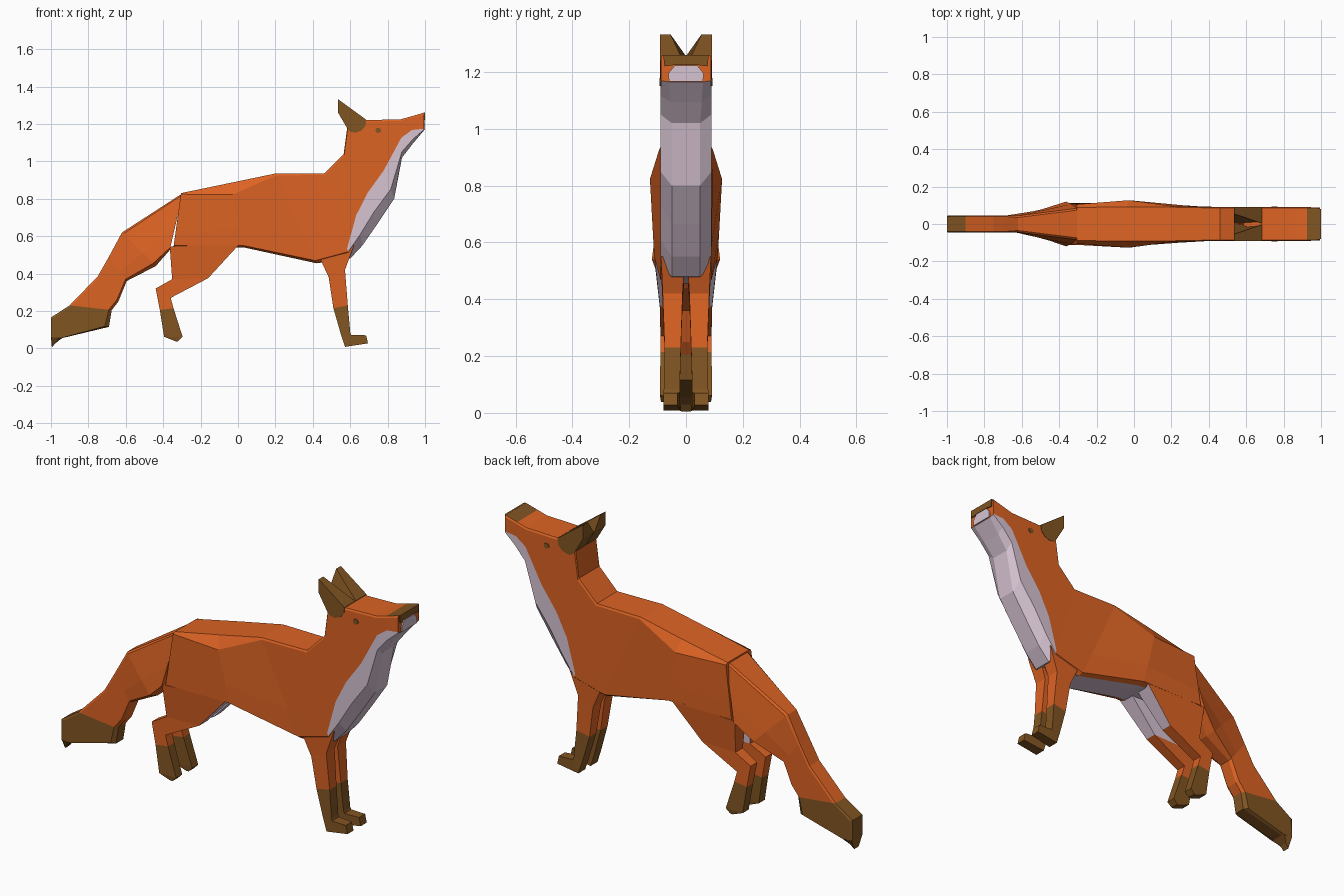
import bpy, bmesh, math


def material(name, rgb):
    m = bpy.data.materials.new(name)
    m.diffuse_color = (*rgb, 1)
    return m


MATS = [material("orange fur", (0.72, 0.125, 0.017)),
        material("brown fur", (0.22, 0.09, 0.016)),
        material("pale fur", (0.68, 0.55, 0.65))]
ORANGE, BROWN, PALE = 0, 1, 2


def loft(name, rings, colour, mirror=False, caps=(0, 0)):
    """Skin a list of equal rings; colour(i, j) picks each face's material."""
    bm = bmesh.new()
    vs = [[bm.verts.new(p) for p in r] for r in rings]
    n = len(rings[0])
    for i in range(len(vs) - 1):
        for j in range(n):
            k = (j + 1) % n
            f = bm.faces.new((vs[i][j], vs[i][k], vs[i + 1][k], vs[i + 1][j]))
            f.material_index = colour(i, j)
    for ring, c in ((vs[0], caps[0]), (vs[-1], caps[1])):
        bm.faces.new(ring).material_index = c
    bmesh.ops.recalc_face_normals(bm, faces=bm.faces)
    me = bpy.data.meshes.new(name)
    bm.to_mesh(me)
    bm.free()
    for m in MATS:
        me.materials.append(m)
    ob = bpy.data.objects.new(name, me)
    bpy.context.collection.objects.link(ob)
    if mirror:
        ob.modifiers.new("mirror", 'MIRROR').use_axis = (False, True, False)
    return ob


def body_ring(tx, tz, bx, bz, wt, wu, wl, wb, fu, fc, fl):
    """Ten-sided section from a top point to a bottom point, with four widths."""
    wc = wu + (wl - wu) * (fc - fu) / (fl - fu)
    half = [(f, w) for f, w in ((0, wt), (fu, wu), (fc, wc), (fl, wl), (1, wb))]
    pts = [(tx + (bx - tx) * f, -w, tz + (bz - tz) * f) for f, w in half]
    return pts + [(x, -y, z) for x, y, z in reversed(pts)]


# Head, neck and torso: nose to hips
body = [
    (.994, 1.26, .994, 1.165, .084, .088, .088, .060, .12, .90, .95),
    (.925, 1.24, .935, 1.095, .085, .090, .090, .055, .05, .50, .85),
    (.870, 1.225, .877, 1.02, .085, .090, .090, .050, .04, .48, .85),
    (.680, 1.22, .835, .80, .085, .090, .090, .050, .02, .64, .88),
    (.585, 1.19, .745, .665, .085, .090, .090, .050, .02, .68, .88),
    (.565, 1.04, .665, .55, .085, .090, .090, .050, .02, .67, .88),
    (.460, .935, .600, .48, .085, .090, .090, .050, .02, .88, .92),
    (.200, .935, .420, .455, .090, .095, .090, .070, .02, .70, .97),
    (-.04, .885, .030, .54, .092, .127, .112, .080, .18, .70, .97),
    (-.305, .83, -.345, .54, .088, .105, .112, .080, .02, .70, .97),
]


def body_colour(i, j):
    j = 8 - j if 4 < j < 9 else j
    if j == 9:
        return BROWN if i == 0 else ORANGE
    if j == 4 or (i < 6 and j in (2, 3)):
        return PALE
    return ORANGE


loft("head_and_torso", [body_ring(*s) for s in body], body_colour)

# Rump and tail, with a brown tip
tail = [
    (-.295, .83, -.365, .525, .075, .085, .120, .070, .03, .60, .95),
    (-.620, .62, -.440, .44, .035, .045, .088, .040, .04, .60, .92),
    (-.690, .49, -.595, .36, .040, .045, .045, .030, .05, .60, .93),
    (-.750, .385, -.640, .25, .040, .045, .045, .030, .05, .60, .93),
    (-.900, .23, -.675, .205, .040, .045, .045, .030, .05, .60, .93),
    (-1.00, .165, -.690, .115, .040, .045, .045, .030, .05, .60, .93),
    (-1.00, .06, -.940, .055, .040, .045, .045, .030, .05, .60, .93),
    (-.995, .005, -.975, .030, .015, .020, .020, .015, .05, .60, .93),
]
loft("tail", [body_ring(*s) for s in tail],
     lambda i, j: BROWN if i > 3 else ORANGE, caps=(ORANGE, BROWN))


def legs(name, stations, colour):
    """Mirrored leg; station = back x z, front x z, inner y, outer y."""
    rings = [[(bx, -yo, bz), (fx, -yo, fz), (fx, -yi, fz), (bx, -yi, bz)]
             for bx, bz, fx, fz, yi, yo in stations]
    loft(name, rings, colour, mirror=True, caps=(ORANGE, BROWN))


legs("front_legs", [
    (.430, .50, .620, .55, .004, .088),
    (.485, .38, .572, .42, .012, .082),
    (.510, .215, .587, .23, .018, .075),
    (.550, .075, .600, .085, .022, .078),
    (.572, .008, .604, .072, .022, .080),
    (.695, .027, .685, .070, .030, .080),
], lambda i, j: BROWN if i > 1 else ORANGE)

legs("hind_legs", [
    (-.365, .545, .010, .56, .020, .112),
    (-.352, .37, -.160, .375, .030, .092),
    (-.440, .32, -.360, .27, .035, .090),
    (-.418, .205, -.345, .215, .038, .090),
    (-.395, .062, -.296, .062, .042, .092),
    (-.335, .038, -.320, .038, .045, .088),
], lambda i, j: BROWN if i > 2 else PALE if i == 0 and j in (1, 2) else ORANGE)

# Ears: flat outside, sloping inside, with a rounded patch at the base
ear = [(.685, 1.223), (.682, 1.19), (.66, 1.165), (.63, 1.153), (.60, 1.158),
       (.582, 1.18), (.535, 1.26), (.535, 1.332)]
loft("ears", [[(x, -.092, z) for x, z in ear],
              [(x, -max(.003, (z - 1.26) * .75), z) for x, z in ear]],
     lambda i, j: BROWN, mirror=True, caps=(BROWN, BROWN))

# Eyes: thin discs on the cheeks
disc = [(.75 + .016 * math.cos(a * math.pi / 4), 1.165 + .014 * math.sin(a * math.pi / 4))
        for a in range(8)]
loft("eyes", [[(x, y, z) for x, z in disc] for y in (-.093, -.088)],
     lambda i, j: BROWN, mirror=True, caps=(BROWN, BROWN))


# Nose and chin: thin plates on the muzzle end
def muzzle_plate(name, outline, colour):
    loft(name, [[(x, y, z) for y, z in outline] for x in (.992, 1.0)],
         lambda i, j: colour, caps=(colour, colour))


muzzle_plate("nose", [(-.08, 1.26), (-.076, 1.22), (-.04, 1.225), (.04, 1.225),
                      (.076, 1.22), (.08, 1.26)], BROWN)
muzzle_plate("chin", [(-.06, 1.167), (-.062, 1.195), (-.04, 1.223), (.04, 1.223),
                      (.062, 1.195), (.06, 1.167)], PALE)
